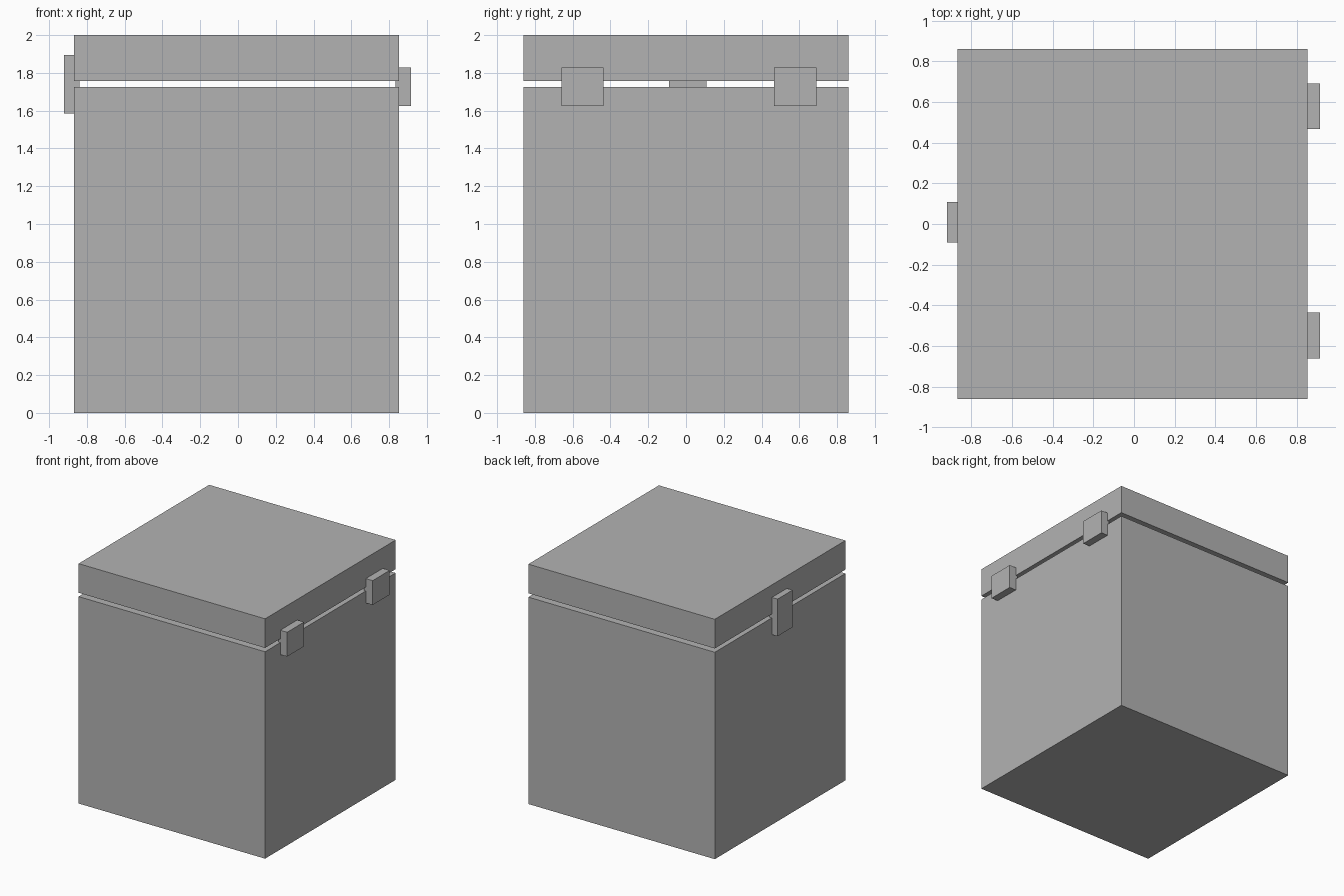
import bpy
from mathutils import Matrix, Vector
import bmesh

if "Cube" in bpy.data.objects:
    bpy.data.objects.remove(bpy.data.objects["Cube"])

grey = bpy.data.materials.new("mid grey")
grey.diffuse_color = (0.45, 0.45, 0.45, 1)
grey.use_nodes = True
grey.node_tree.nodes["Principled BSDF"].inputs["Base Color"].default_value = grey.diffuse_color


def box(name, lo, hi):
    """Add a box spanning two opposite corners."""
    lo, hi = Vector(lo), Vector(hi)
    bm = bmesh.new()
    bmesh.ops.create_cube(bm, size=1, matrix=Matrix.Translation((lo + hi) / 2) @ Matrix.Diagonal((*(hi - lo), 1)))
    mesh = bpy.data.meshes.new(name)
    bm.to_mesh(mesh)
    bm.free()
    mesh.materials.append(grey)
    obj = bpy.data.objects.new(name, mesh)
    bpy.context.collection.objects.link(obj)
    return obj


# Chest body and the lid floating just above it
box("body", (-0.868, -0.86, 0), (0.852, 0.86, 1.725))
box("lid", (-0.868, -0.86, 1.757), (0.852, 0.86, 2))

# Latch bridging the gap on one side
box("latch", (-0.92, -0.09, 1.585), (-0.84, 0.108, 1.895))

# Pair of hinges on the opposite side
for side, y in (("front", -0.548), ("back", 0.579)):
    box(side + "_hinge", (0.835, y - 0.112, 1.625), (0.915, y + 0.112, 1.828))
